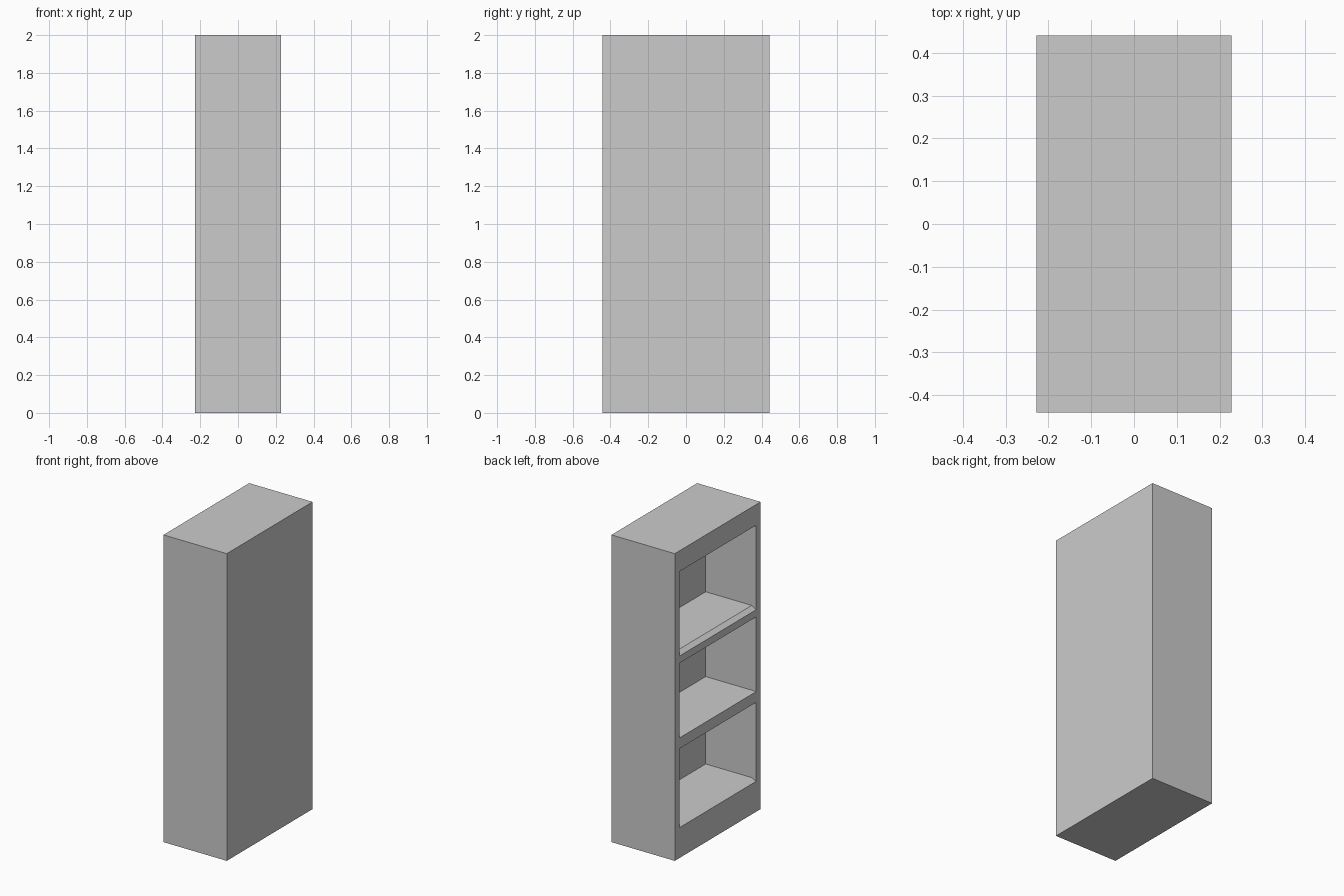
import bpy, bmesh

if "Cube" in bpy.data.objects:
    bpy.data.objects.remove(bpy.data.objects["Cube"])

W, D, H = 0.228, 0.441, 2.0        # half width (x), half depth (y), height
BACK = 0.134                       # x of the inner back panel
LIP = 0.03                         # depth of the sloped shelf lip
OPEN_Y = 0.394                     # half length of each opening
# lip height, shelf height, ceiling height of each bay
BAYS = [(0.198, 0.215, 0.712), (0.782, 0.784, 1.268), (1.315, 1.336, 1.865)]


def prism(name, profile, half):
    """Extrude an x-z profile symmetrically along y."""
    bm = bmesh.new()
    face = bm.faces.new([bm.verts.new((x, -half, z)) for x, z in profile])
    ext = bmesh.ops.extrude_face_region(bm, geom=[face])
    verts = [g for g in ext["geom"] if isinstance(g, bmesh.types.BMVert)]
    bmesh.ops.translate(bm, verts=verts, vec=(0, 2 * half, 0))
    bmesh.ops.recalc_face_normals(bm, faces=bm.faces)
    mesh = bpy.data.meshes.new(name)
    bm.to_mesh(mesh)
    bm.free()
    obj = bpy.data.objects.new(name, mesh)
    bpy.context.collection.objects.link(obj)
    return obj


# solid cabinet body
cabinet = prism("bookcase", [(-W, 0), (W, 0), (W, H), (-W, H)], D)
bpy.context.view_layer.objects.active = cabinet

# three open bays cut into the -x side, each with a small sloped lip
for lip, shelf, top in BAYS:
    cutter = prism("bay_cutter", [(-W - 0.05, lip), (-W, lip), (-W + LIP, shelf),
                                  (BACK, shelf), (BACK, top), (-W - 0.05, top)], OPEN_Y)
    cutter.hide_render = True
    mod = cabinet.modifiers.new("bay", 'BOOLEAN')
    mod.operation = 'DIFFERENCE'
    mod.solver = 'EXACT'
    mod.object = cutter
    bpy.ops.object.modifier_apply(modifier=mod.name)
    bpy.data.objects.remove(cutter)
